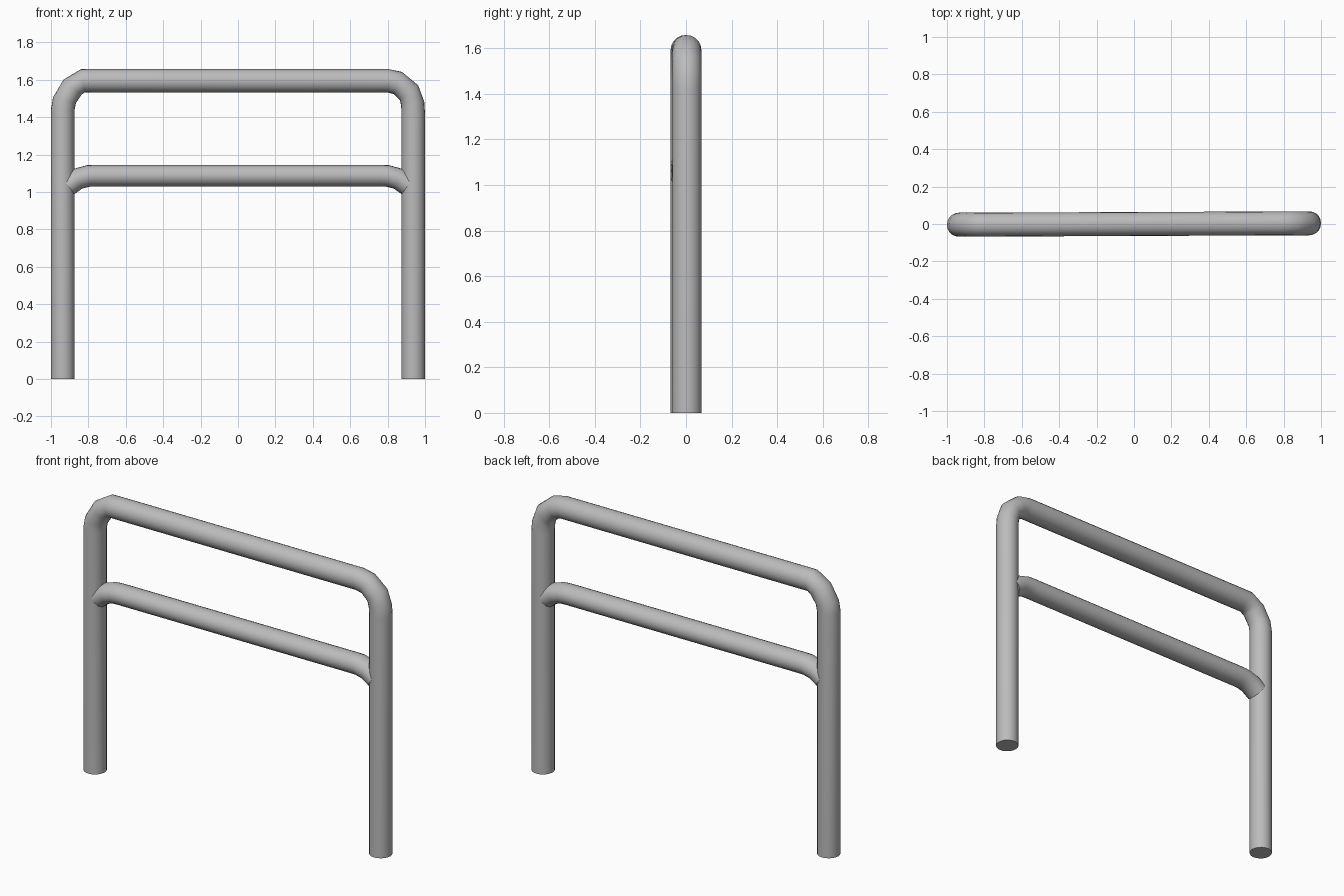
import bpy, bmesh
from math import sin, cos, pi, radians
from mathutils import Vector

cube = bpy.data.objects.get("Cube")
if cube:
    bpy.data.objects.remove(cube)

SIDES = 20

steel = bpy.data.materials.new("grey_steel")
steel.use_nodes = True
colour = (0.5, 0.5, 0.5, 1)
steel.diffuse_color = colour
steel.node_tree.nodes["Principled BSDF"].inputs["Base Color"].default_value = colour


def sweep_tube(name, stations, radius, depth):
    """Sweep an oval along (x, z, heading in degrees) stations in the XZ plane."""
    bm = bmesh.new()
    rings = []
    for x, z, heading in stations:
        a = radians(heading)
        across = Vector((-sin(a), 0, cos(a)))
        centre = Vector((x, 0.004 * x, z))
        rings.append([bm.verts.new(centre + across * radius * cos(t)
                                   + Vector((0, depth * sin(t), 0)))
                      for t in (2 * pi * i / SIDES for i in range(SIDES))])
    for r0, r1 in zip(rings, rings[1:]):
        for i in range(SIDES):
            j = (i + 1) % SIDES
            bm.faces.new((r0[i], r0[j], r1[j], r1[i]))
    bm.faces.new(rings[0])
    bm.faces.new(rings[-1])
    bmesh.ops.recalc_face_normals(bm, faces=bm.faces[:])
    mesh = bpy.data.meshes.new(name)
    bm.to_mesh(mesh)
    bm.free()
    mesh.materials.append(steel)
    obj = bpy.data.objects.new(name, mesh)
    bpy.context.collection.objects.link(obj)
    bpy.ops.object.select_all(action="DESELECT")
    obj.select_set(True)
    bpy.context.view_layer.objects.active = obj
    bpy.ops.object.shade_smooth_by_angle(angle=radians(50))
    return obj


# Hoop: right leg, bend, top bar, bend, left leg
LEG, TOP, R = 0.937, 1.595, 0.063
sweep_tube("hoop_frame", [
    (-LEG, 0, 90), (-LEG, 1.44, 88), (-0.928, 1.49, 76), (-0.885, 1.56, 50),
    (-0.83, TOP, 8), (-0.78, TOP, 0),
    (0.80, TOP, 0), (0.855, 1.583, -20), (0.915, 1.53, -50),
    (0.934, 1.47, -78), (LEG, 1.42, -90), (LEG, 0, -90)], R, 0.064)

# Middle rail with ends drooping into the legs
half = [(-0.91, 1.035, 37), (-0.86, 1.07, 28), (-0.80, 1.086, 8), (-0.76, 1.087, 0)]
mirrored = [(-x, z, -h) for x, z, h in reversed(half)]
sweep_tube("middle_rail", half + mirrored, 0.058, 0.064)
